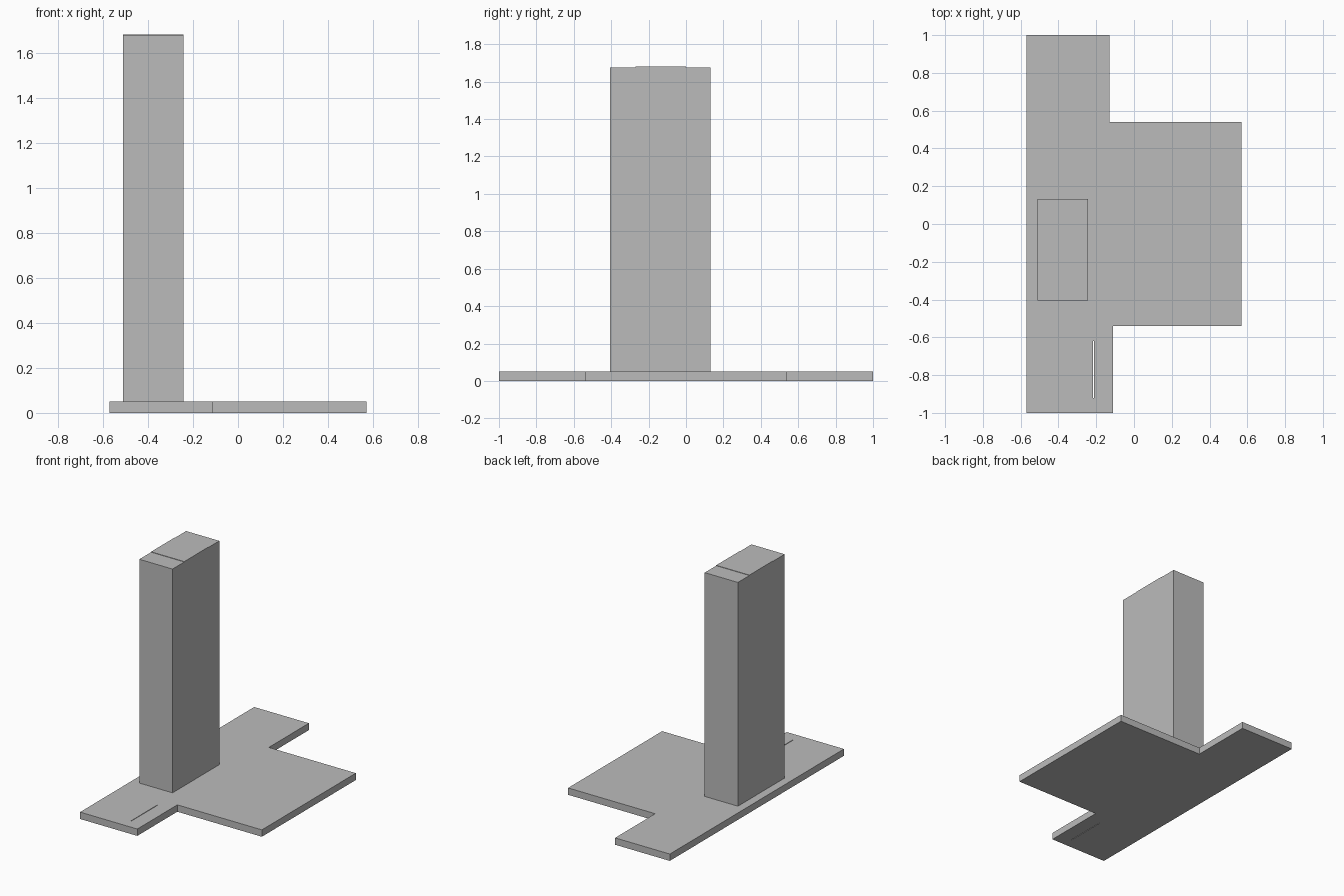
import bpy
import bmesh

if "Cube" in bpy.data.objects:
    bpy.data.objects.remove(bpy.data.objects["Cube"])

grey = bpy.data.materials.new("plain_grey")
grey.diffuse_color = (0.5, 0.5, 0.5, 1)
grey.use_nodes = True
grey.node_tree.nodes["Principled BSDF"].inputs["Base Color"].default_value = grey.diffuse_color


def prism(name, outline, z0, z1):
    """Extrude a flat outline from z0 up to z1."""
    bm = bmesh.new()
    face = bm.faces.new([bm.verts.new((x, y, z0)) for x, y in outline])
    top = bmesh.ops.extrude_face_region(bm, geom=[face])["geom"]
    verts = [v for v in top if isinstance(v, bmesh.types.BMVert)]
    bmesh.ops.translate(bm, verts=verts, vec=(0, 0, z1 - z0))
    bmesh.ops.recalc_face_normals(bm, faces=bm.faces)
    mesh = bpy.data.meshes.new(name)
    bm.to_mesh(mesh)
    bm.free()
    mesh.materials.append(grey)
    obj = bpy.data.objects.new(name, mesh)
    bpy.context.collection.objects.link(obj)
    return obj


def rect(x0, x1, y0, y1):
    return [(x0, y0), (x1, y0), (x1, y1), (x0, y1)]


# Podium slab with a notch at each right-hand corner
podium = prism("podium", [
    (-0.57, -1.0), (-0.11, -1.0), (-0.11, -0.54), (0.57, -0.54),
    (0.57, 0.54), (-0.13, 0.54), (-0.13, 1.0), (-0.57, 1.0)], 0, 0.05)

# Narrow slit cut through the front wing of the podium
cutter = prism("slit_cutter", rect(-0.217, -0.213, -0.92, -0.62), -0.1, 0.15)
cutter.hide_render = True
cutter.hide_viewport = True
slit = podium.modifiers.new("slit", "BOOLEAN")
slit.operation = "DIFFERENCE"
slit.solver = "EXACT"
slit.object = cutter

# Tower, with a very shallow raised band across the middle of its roof
prism("tower", rect(-0.51, -0.243, -0.405, 0.132), 0.05, 1.677)
prism("roof_band", rect(-0.51, -0.243, -0.27, 0.0), 1.677, 1.68)
